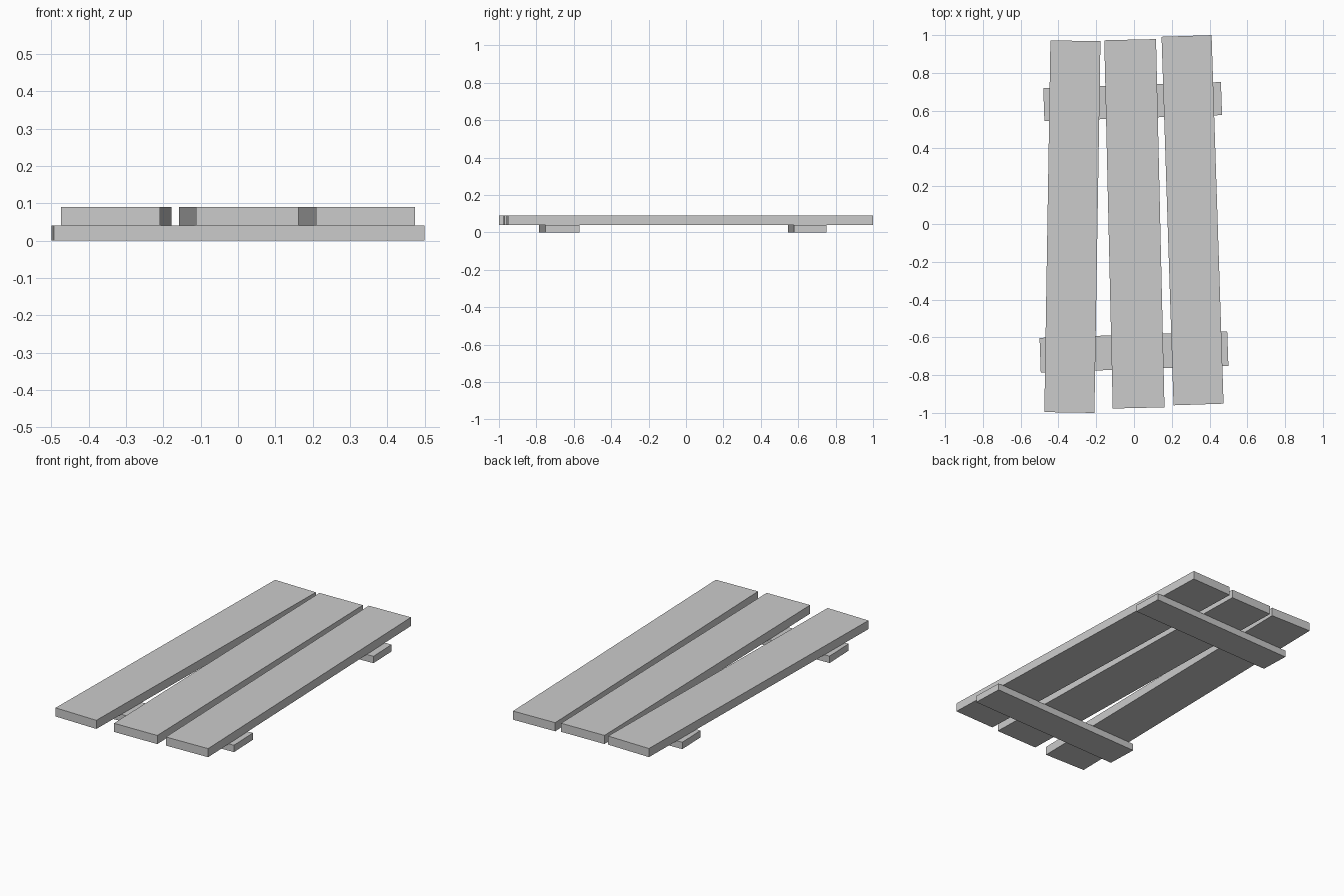
import bpy

if "Cube" in bpy.data.objects:
    bpy.data.objects.remove(bpy.data.objects["Cube"])


def board(name, x, y, z0, z1, width, length, angle):
    """Flat box, width along x and length along y, turned about z."""
    bpy.ops.mesh.primitive_cube_add(size=1, location=(x, y, (z0 + z1) / 2),
                                    rotation=(0, 0, angle))
    ob = bpy.context.object
    ob.name = name
    ob.scale = (width, length, z1 - z0)
    bpy.ops.object.transform_apply(location=False, rotation=False, scale=True)
    return ob


# Three slightly crooked planks lying on top
board("left_plank", -0.326, -0.014, 0.04, 0.09, 0.265, 1.968, -0.0163)
board("middle_plank", 0.002, 0.001, 0.04, 0.09, 0.274, 1.950, 0.023)
board("right_plank", 0.310, 0.020, 0.04, 0.09, 0.265, 1.952, 0.0325)

# Two cross battens underneath
board("front_batten", 0.0, -0.677, 0.0, 0.04, 0.994, 0.183, 0.035)
board("back_batten", -0.007, 0.648, 0.0, 0.04, 0.941, 0.175, 0.034)
